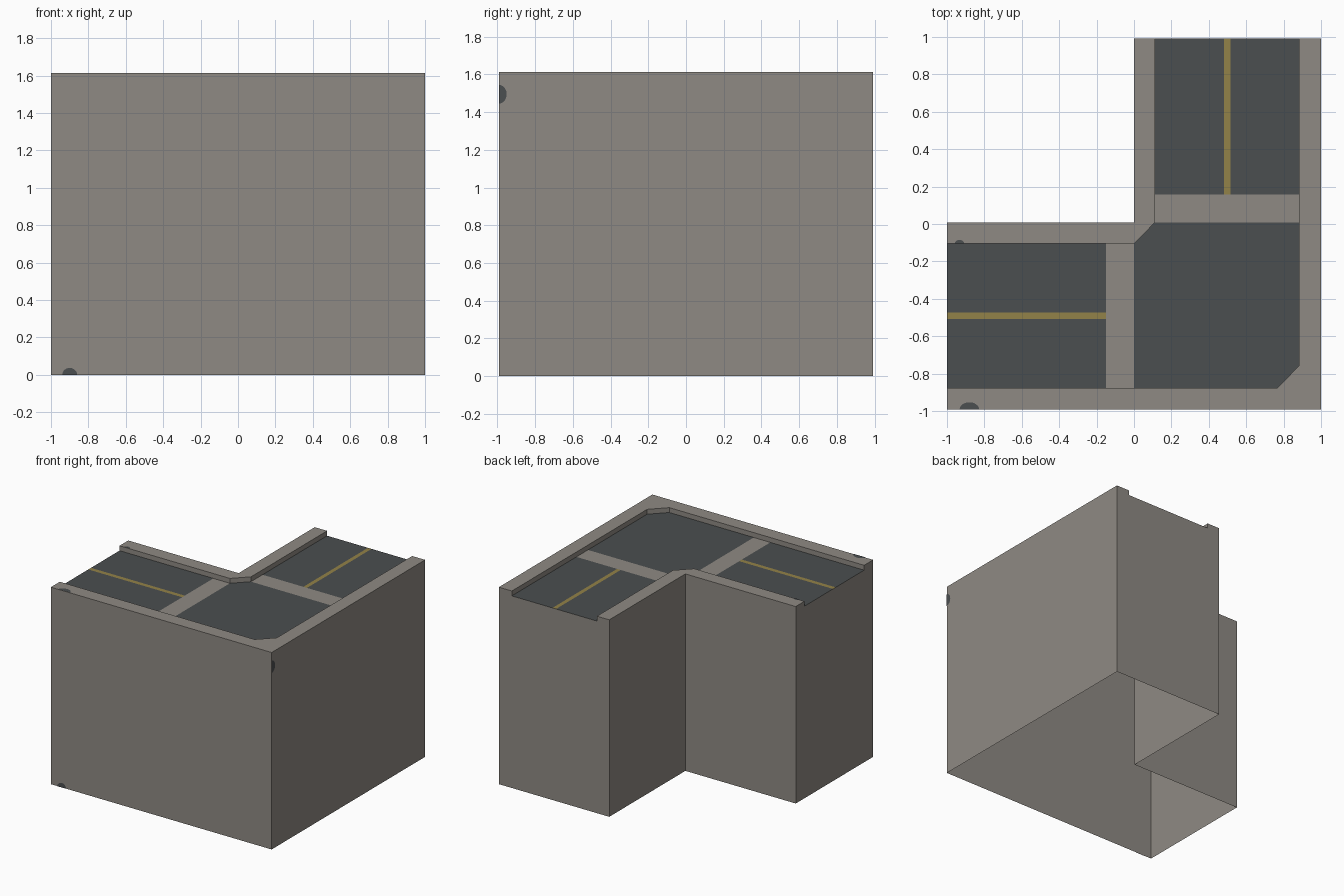
import bpy, bmesh, math

if "Cube" in bpy.data.objects:
    bpy.data.objects.remove(bpy.data.objects["Cube"])

H, ROAD = 1.613, 1.573          # curb top, road level
Y, N = 0.993, 0.008             # half depth, inner notch line
OX, OY = 0.883, -0.877          # inside edge of the outer curb
IX, IY = 0.112, -0.105          # inside edge of the inner curb


def material(name, rgb):
    m = bpy.data.materials.new(name)
    m.diffuse_color = (*rgb, 1)
    m.use_nodes = True
    m.node_tree.nodes["Principled BSDF"].inputs["Base Color"].default_value = m.diffuse_color
    return m


STONE = material("warm grey stone", (0.275, 0.255, 0.23))
ASPHALT = material("dark asphalt", (0.070, 0.077, 0.080))
YELLOW = material("road yellow", (0.29, 0.225, 0.065))


def build(name, faces, mats):
    """Object from (points, material index) faces."""
    bm = bmesh.new()
    for pts, mi in faces:
        bm.faces.new([bm.verts.new(p) for p in pts]).material_index = mi
    bmesh.ops.remove_doubles(bm, verts=bm.verts, dist=1e-5)
    me = bpy.data.meshes.new(name)
    bm.to_mesh(me)
    bm.free()
    for m in mats:
        me.materials.append(m)
    ob = bpy.data.objects.new(name, me)
    bpy.context.collection.objects.link(ob)
    return ob


def skirt(outline, z0, z1):
    """Side faces around a counter-clockwise outline."""
    return [([(*a, z0), (*b, z0), (*b, z1), (*a, z1)], 0)
            for a, b in zip(outline, outline[1:] + outline[:1])]


def flat(pts, z, mi=0):
    return [([(*p, z) for p in pts], mi)]


def rect(x0, y0, x1, y1):
    return [(x0, y0), (x1, y0), (x1, y1), (x0, y1)]


# L-shaped wall block, open underneath
ell = [(-1, -Y), (1, -Y), (1, Y), (0, Y), (0, N), (-1, N)]
build("wall_block", skirt(ell, 0, ROAD), [STONE])

# Raised curbs with chamfered corners
outer = [(-1, -Y), (1, -Y), (1, Y), (OX, Y), (OX, -0.758), (0.765, OY), (-1, OY)]
inner = [(-1, IY), (0, IY), (IX, N), (IX, Y), (0, Y), (0, N), (-1, N)]
for name, line in (("outer_curb", outer), ("inner_curb", inner)):
    build(name, skirt(line, ROAD, H) + flat(line, H), [STONE])

# Road panels, each arm split by its yellow centre line
road = flat([(0, OY), (0.765, OY), (OX, -0.758), (OX, N), (IX, N), (0, IY)], ROAD)
ys = [OY, -0.509, -0.474, IY]
xs = [IX, 0.482, 0.515, OX]
for i, mi in enumerate((0, 1, 0)):
    road += flat(rect(-1, ys[i], -0.15, ys[i + 1]), ROAD, mi)
    road += flat(rect(xs[i], 0.157, xs[i + 1], Y), ROAD, mi)
build("road_surface", road, [ASPHALT, YELLOW])

# Stone bands across the road
build("cross_bands", flat(rect(-0.15, OY, 0, IY), ROAD)
      + flat(rect(IX, N, OX, 0.157), ROAD), [STONE])


# Small dark half-round stains at the edges
def stain(name, place, ra, rb):
    arc = [(ra * math.cos(t * math.pi / 12), rb * math.sin(t * math.pi / 12))
           for t in range(13)]
    build(name, [([place(a, b) for a, b in arc], 0)], [ASPHALT])


stain("front_stain", lambda a, b: (-0.9 + a, -Y - 0.002, b), 0.04, 0.037)
stain("side_stain", lambda a, b: (1.002, -Y + b, 1.495 - a), 0.05, 0.042)
stain("curb_stain", lambda a, b: (-0.88 + a, -Y + b, H + 0.002), 0.053, 0.04)
stain("inner_curb_stain", lambda a, b: (-0.933 + a, IY + b, H + 0.002), 0.025, 0.02)
